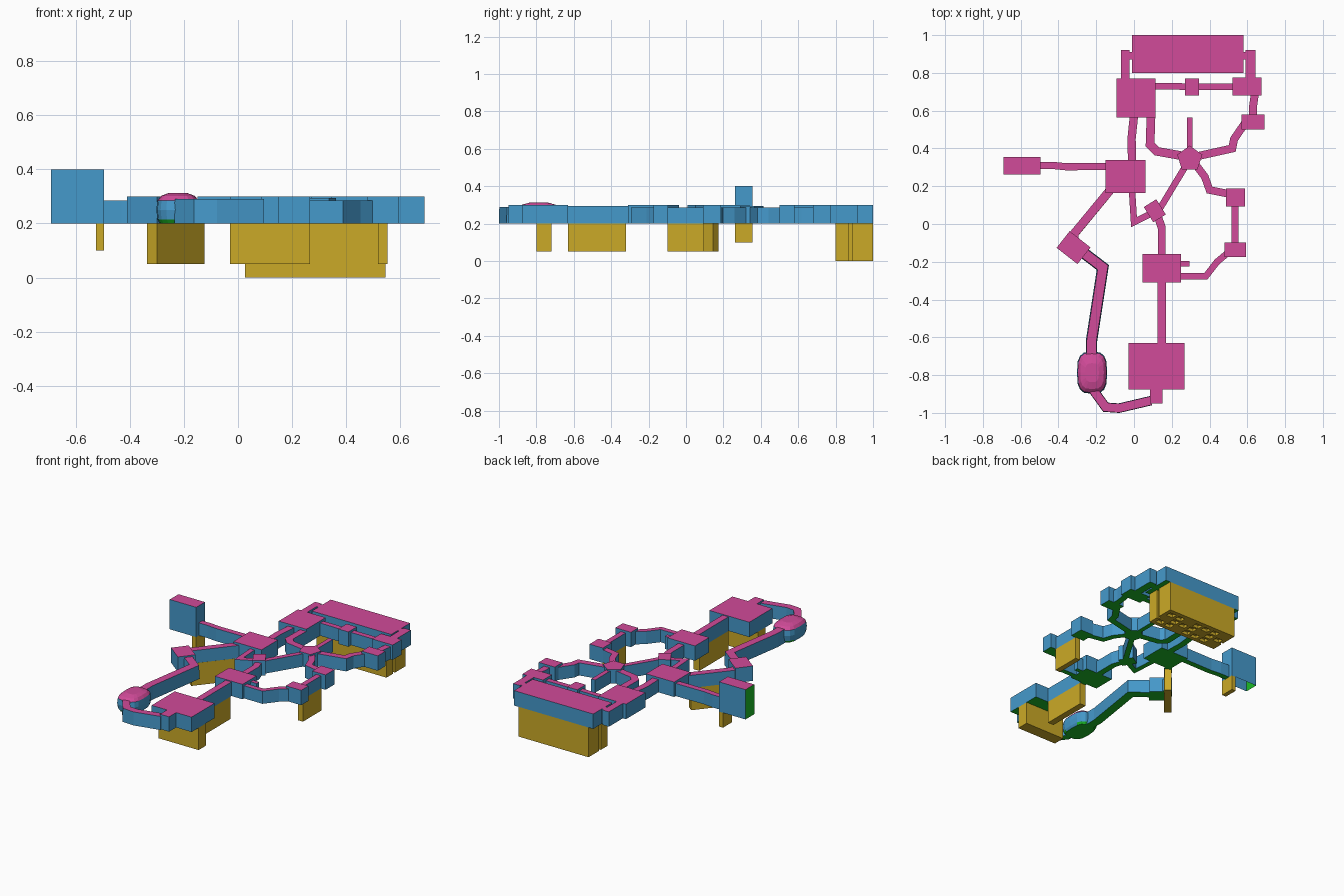
import bpy, bmesh, math
from mathutils import Vector, Matrix

cube = bpy.data.objects.get("Cube")
if cube:
    bpy.data.objects.remove(cube)


def material(name, rgb):
    m = bpy.data.materials.new(name)
    m.use_nodes = True
    m.diffuse_color = (*rgb, 1)
    m.node_tree.nodes["Principled BSDF"].inputs["Base Color"].default_value = (*rgb, 1)
    return m


PINK = material("pink roof", (0.64, 0.07, 0.32))
BLUE = material("blue wall", (0.06, 0.32, 0.6))
GREEN = material("green floor", (0.012, 0.5, 0.02))
GOLD = material("gold support", (0.6, 0.4, 0.02))
FLOOR = 0.2


def finish(name, bm, mats, rule=None):
    bmesh.ops.recalc_face_normals(bm, faces=bm.faces)
    bm.normal_update()
    for f in bm.faces:
        f.material_index = rule(f) if rule else 0
    me = bpy.data.meshes.new(name)
    bm.to_mesh(me)
    bm.free()
    for m in mats:
        me.materials.append(m)
    ob = bpy.data.objects.new(name, me)
    bpy.context.collection.objects.link(ob)
    return ob


def by_direction(f):
    return 0 if f.normal.z > 0.5 else 2 if f.normal.z < -0.5 else 1


SHELL = [PINK, BLUE, GREEN]


def prism(name, outline, z0, z1, mats=SHELL, rule=by_direction, open_base=False):
    bm = bmesh.new()
    base = bm.faces.new([bm.verts.new((x, y, z0)) for x, y in outline])
    top = bmesh.ops.extrude_face_region(bm, geom=[base], use_keep_orig=True)["geom"]
    bmesh.ops.translate(bm, vec=(0, 0, z1 - z0),
                        verts=[v for v in top if isinstance(v, bmesh.types.BMVert)])
    if open_base:
        bmesh.ops.delete(bm, geom=[base], context="FACES_ONLY")
    return finish(name, bm, mats, rule)


def rect(x0, x1, y0, y1):
    return [(x0, y0), (x1, y0), (x1, y1), (x0, y1)]


def turned(cx, cy, w, d, angle):
    r = Matrix.Rotation(math.radians(angle), 2)
    return [Vector((cx, cy)) + r @ Vector(p) for p in rect(-w / 2, w / 2, -d / 2, d / 2)]


def corridor(name, points, width, top=0.285, taper=1.0):
    """Boxy passage along a flat path, with mitred corners."""
    pts = [Vector(p) for p in points]
    bm = bmesh.new()
    rings = []
    for i, p in enumerate(pts):
        dirs = [(b - a).normalized() for a, b in zip(pts[max(i - 1, 0):i + 2], pts[max(i - 1, 0) + 1:i + 2])]
        t = sum(dirs, Vector((0, 0))).normalized()
        n = Vector((-t.y, t.x)) * width / 2 / max(t.dot(dirs[0]), 0.5)
        corners = [(p + n, FLOOR), (p - n, FLOOR), (p - n * taper, top), (p + n * taper, top)]
        rings.append([bm.verts.new((c.x, c.y, z)) for c, z in corners])
    for a, b in zip(rings, rings[1:]):
        for k in range(4):
            j = (k + 1) % 4
            bm.faces.new((a[k], a[j], b[j], b[k]))
    bm.faces.new(rings[0])
    bm.faces.new(rings[-1])
    return finish(name, bm, SHELL, by_direction)


# Square rooms
rooms = {
    "back_hall": (-0.01, 0.58, 0.80, 1.0),
    "back_right_room": (-0.093, 0.113, 0.565, 0.77),
    "back_middle_room": (0.27, 0.345, 0.68, 0.77),
    "back_left_room": (0.522, 0.675, 0.68, 0.775),
    "left_upper_room": (0.57, 0.69, 0.50, 0.58),
    "centre_room": (-0.15, 0.06, 0.165, 0.34),
    "left_middle_room": (0.488, 0.587, 0.092, 0.187),
    "left_lower_room": (0.478, 0.593, -0.175, -0.097),
    "front_middle_room": (0.045, 0.25, -0.31, -0.16),
    "front_room": (-0.03, 0.267, -0.875, -0.63),
    "front_porch": (0.085, 0.152, -0.95, -0.875),
    "hall_right_passage": (-0.07, -0.023, 0.77, 0.92),
    "hall_left_passage": (0.59, 0.642, 0.77, 0.92),
    "hall_right_door": (-0.03, -0.005, 0.87, 0.91),
    "hall_left_door": (0.575, 0.595, 0.87, 0.91),
}
for name, r in rooms.items():
    prism(name, rect(*r), FLOOR, 0.3)

# Angled rooms and the five-sided junction
prism("small_angled_room", turned(0.11, 0.07, 0.078, 0.095, 32), FLOOR, 0.3)
prism("right_angled_room", turned(-0.32, -0.125, 0.14, 0.112, -38), FLOOR, 0.3)
prism("junction", [(0.295 + 0.07 * math.sin(k * math.tau / 5), 0.345 + 0.07 * math.cos(k * math.tau / 5))
                   for k in range(5)], FLOOR, 0.295)

# Tall tower, hollow below, with a green outer end
prism("tower", rect(-0.692, -0.495, 0.263, 0.356), FLOOR, 0.4, SHELL,
      lambda f: 2 if f.normal.x < -0.5 else by_direction(f), open_base=True)

# Corridors
corridor("back_corridor", [(0.11, 0.73), (0.2, 0.73), (0.27, 0.727), (0.53, 0.727)], 0.035)
corridor("left_upper_corridor", [(0.64, 0.69), (0.63, 0.62), (0.63, 0.57)], 0.042)
corridor("junction_left_corridor", [(0.585, 0.53), (0.53, 0.45), (0.52, 0.4), (0.34, 0.36)], 0.042)
corridor("junction_right_corridor", [(0.09, 0.575), (0.085, 0.42), (0.12, 0.385), (0.26, 0.36)], 0.046)
corridor("centre_back_corridor", [(0, 0.575), (-0.013, 0.45), (-0.01, 0.33)], 0.044)
corridor("junction_spur", [(0.295, 0.4), (0.295, 0.565)], 0.03)
corridor("junction_front_corridor", [(0.275, 0.31), (0.13, 0.07)], 0.034)
corridor("left_middle_corridor", [(0.33, 0.31), (0.375, 0.25), (0.4, 0.18), (0.5, 0.16)], 0.04)
corridor("left_straight_corridor", [(0.535, 0.1), (0.535, -0.11)], 0.036)
corridor("left_lower_corridor", [(0.5, -0.15), (0.44, -0.2), (0.38, -0.277), (0.24, -0.277)], 0.034)
corridor("front_spur", [(0.24, -0.21), (0.295, -0.21)], 0.028)
corridor("middle_corridor", [(0.147, -0.17), (0.147, -0.02), (0.12, 0.06)], 0.042)
corridor("front_corridor", [(0.147, -0.3), (0.147, -0.64)], 0.044, 0.295)
corridor("centre_front_corridor", [(-0.01, 0.17), (0, 0.01), (0.1, 0.06)], 0.034)
corridor("tower_corridor", [(-0.14, 0.305), (-0.36, 0.303), (-0.43, 0.31), (-0.5, 0.31)], 0.038)
corridor("diagonal_corridor", [(-0.12, 0.187), (-0.316, -0.05), (-0.316, -0.09)], 0.046)
corridor("dome_back_corridor", [(-0.27, -0.15), (-0.165, -0.23), (-0.225, -0.62), (-0.225, -0.7)],
         0.06, 0.29, 0.86)
corridor("dome_front_corridor", [(-0.215, -0.88), (-0.15, -0.97), (-0.08, -0.975), (0.09, -0.935)], 0.05, 0.29, 0.92)

# Rounded dome room
bm = bmesh.new()
previous = None
for z, s in ((0.2, 0.85), (0.215, 0.95), (0.25, 1), (0.285, 0.95), (0.302, 0.78), (0.312, 0.45)):
    ring = []
    for k in range(16):
        c, d = math.cos(k * math.tau / 16), math.sin(k * math.tau / 16)
        ring.append(bm.verts.new((-0.222 + 0.08 * s * math.copysign(abs(c) ** 0.65, c),
                                  -0.787 + 0.112 * s * math.copysign(abs(d) ** 0.65, d), z)))
    if previous:
        for k in range(16):
            j = (k + 1) % 16
            bm.faces.new((previous[k], previous[j], ring[j], ring[k]))
    else:
        bm.faces.new(ring)
    previous = ring
bm.faces.new(previous)
finish("dome_room", bm, SHELL, by_direction)

# Support walls below the floors
supports = {
    "front_room_support": (-0.03, 0.267, -0.80, -0.72, 0.05),
    "front_corridor_support": (0.125, 0.169, -0.63, -0.32, 0.05),
    "left_corridor_support": (0.517, 0.553, -0.10, 0.095, 0.05),
    "tower_support": (-0.525, -0.495, 0.263, 0.356, 0.1),
}
for name, (x0, x1, y0, y1, z) in supports.items():
    prism(name, rect(x0, x1, y0, y1), z, FLOOR, [GOLD], None)
prism("diagonal_support", turned(-0.23, 0.053, 0.276, 0.046, 50.5), 0.05, FLOOR, [GOLD], None)

# Hall base: notched at both ends, with recessed pockets underneath
end = [(0.26, 0.80), (0.26, 0.87), (0.245, 0.87), (0.245, 0.89), (0.26, 0.89), (0.26, 1.0)]
outline = [(0.285 + x, y) for x, y in end] + [(0.285 - x, y) for x, y in reversed(end)]
base = prism("hall_base", outline, 0, FLOOR, [GOLD], None)
bm = bmesh.new()
for i in range(7):
    for j in range(3):
        if (i + 2 * j) % 4:
            place = Matrix.Translation((0.075 + i * 0.07, 0.845 + j * 0.053, 0))
            bmesh.ops.create_cube(bm, size=1, matrix=place @ Matrix.Diagonal((0.048, 0.038, 0.04, 1)))
cutter = finish("pocket_cutter", bm, [GOLD])
cutter.hide_render = True
cutter.hide_set(True)
cut = base.modifiers.new("pockets", "BOOLEAN")
cut.object = cutter
cut.operation = "DIFFERENCE"
